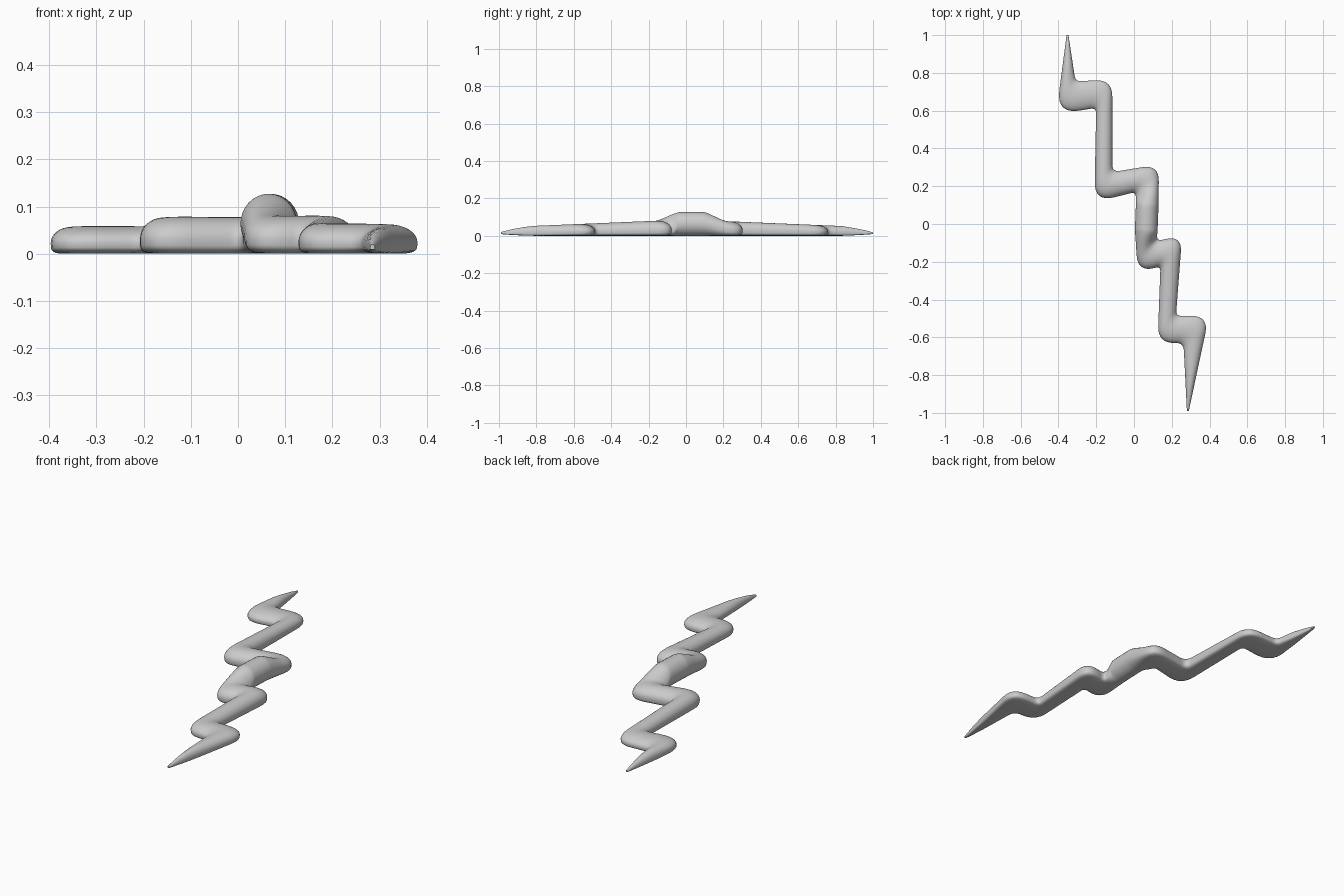
import bpy, bmesh, math
from mathutils import Vector

cube = bpy.data.objects.get("Cube")
if cube:
    bpy.data.objects.remove(cube, do_unlink=True)

SIDES = 32
ARC = 8
RUN = 6

# Corners of the two edges of the zigzag: x, y, rounding
LEFT = [(-.357, 1, 0), (-.412, .58, .13), (-.2, .615, .03), (-.21, .115, .11),
        (.01, .17, .03), (.01, .1, .01), (.005, -.03, .01), (.02, -.255, .09),
        (.14, -.225, .025), (.125, -.63, .09), (.262, -.63, .04), (.28, -.99, 0)]
RIGHT = [(-.347, 1, 0), (-.31, .755, .03), (-.115, .765, .09), (-.115, .275, .04),
         (.132, .315, .09), (.13, .1, .01), (.125, -.03, .01), (.12, -.09, .03),
         (.255, -.06, .09), (.222, -.487, .03), (.398, -.485, .1), (.29, -.99, 0)]


def smooth(t):
    t = max(0, min(1, t))
    return t * t * (3 - 2 * t)


def rail(corners):
    """Round each corner and divide the straight runs evenly."""
    pts = [Vector(c[:2]) for c in corners]
    out = [pts[0]]
    for i in range(1, len(pts) - 1):
        p, r = pts[i], corners[i][2]
        a = p + (pts[i - 1] - p).normalized() * r
        b = p + (pts[i + 1] - p).normalized() * r
        start = out[-1]
        out += [start.lerp(a, k / RUN) for k in range(1, RUN)]
        for k in range(ARC + 1):
            t = k / ARC
            out.append(a.lerp(p, t).lerp(p.lerp(b, t), t))
    start = out[-1]
    out += [start.lerp(pts[-1], k / RUN) for k in range(1, RUN + 1)]
    return out


def section(bm, a, b):
    """Domed section with a flattened belly, fully round at the grip."""
    y = (a.y + b.y) / 2
    grip = 1 - smooth((abs(y - .03) - .055) / .13)
    taper = math.sqrt(max(.04, min(1, (1 - abs(y)) / .17)))
    h = (.087 - .042 * abs(y)) * (1 - grip) + .127 * grip
    mid = h * (.4 + .1 * grip)
    e = .5 + .5 * grip
    ring = []
    for i in range(SIDES):
        t = math.tau * i / SIDES
        c, s = math.cos(t), math.sin(t)
        if s < 0:
            c, s = math.copysign(abs(c) ** e, c), -abs(s) ** e
        z = mid + s * (h - mid if s > 0 else mid) * taper
        xy = (a + b) / 2 + (b - a) / 2 * c
        ring.append(bm.verts.new((xy.x, xy.y, z - mid * .35 * (1 - taper))))
    return ring


# Sweep the section along both edges
bm = bmesh.new()
rings = [section(bm, a, b) for a, b in zip(rail(LEFT), rail(RIGHT))]
for r, q in zip(rings, rings[1:]):
    for i in range(SIDES):
        j = (i + 1) % SIDES
        bm.faces.new((r[i], r[j], q[j], q[i]))
bm.faces.new(rings[0])
bm.faces.new(rings[-1])
bmesh.ops.recalc_face_normals(bm, faces=bm.faces)
mesh = bpy.data.meshes.new("zigzag_bow")
bm.to_mesh(mesh)
bm.free()

# Plain grey finish
grey = bpy.data.materials.new("grey")
grey.use_nodes = True
colour = (.6, .6, .6, 1)
grey.diffuse_color = colour
grey.node_tree.nodes["Principled BSDF"].inputs["Base Color"].default_value = colour
mesh.materials.append(grey)

bow = bpy.data.objects.new("zigzag_bow", mesh)
bpy.context.collection.objects.link(bow)
bpy.context.view_layer.objects.active = bow
bow.select_set(True)
bpy.ops.object.shade_smooth_by_angle(angle=math.radians(50))
